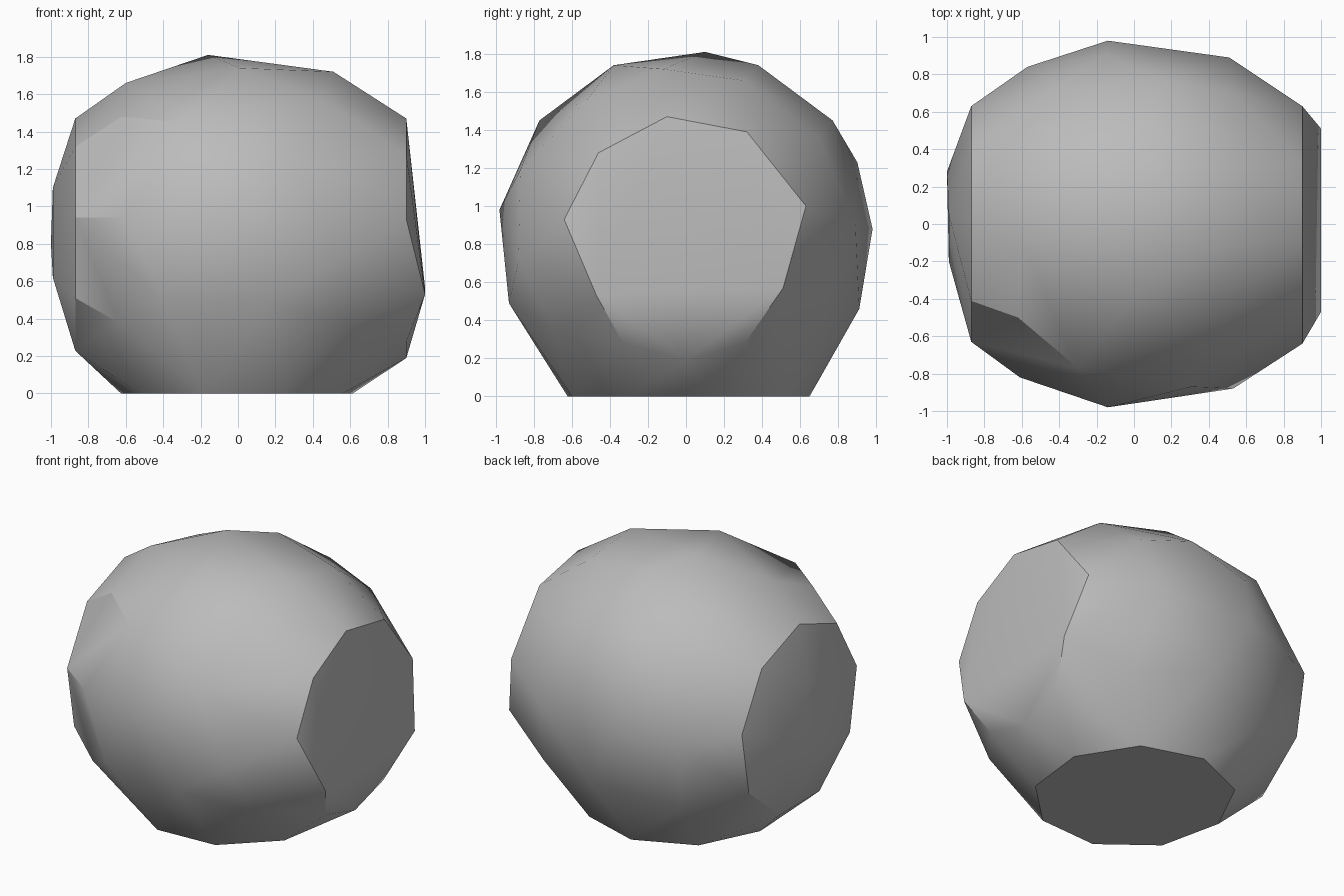
import bpy, bmesh, math
from mathutils import Vector

cube = bpy.data.objects.get("Cube")
if cube:
    bpy.data.objects.remove(cube, do_unlink=True)

stone = bpy.data.materials.new("grey_stone")
stone.use_nodes = True
colour = (0.5, 0.5, 0.5, 1)
stone.diffuse_color = colour
stone.node_tree.nodes["Principled BSDF"].inputs["Base Color"].default_value = colour

# flat underside: nine corners around the base
points = []
for i in range(9):
    a = math.radians(-27 + 40 * i)
    points.append((0.63 * math.cos(a), 0.65 * math.sin(a), 0))

# broad chipped facet on the left side, as (y, z) corners, pushed out low down
left_chip = [(-.1, 1.47), (.32, 1.39), (.63, 1), (.51, .57), (.31, .28),
             (0, .19), (-.33, .28), (-.47, .53), (-.64, .93), (-.46, 1.28)]
for y, z in left_chip:
    points.append((1.0 if .5 < z < .6 else .9, y, z))

# right side: rim of the facet and its slightly raised middle
for i in range(9):
    a = math.radians(90 + 40 * i)
    points.append((-.87, .64 * math.cos(a), .83 + .64 * math.sin(a)))
points += [(-1, .28, .8), (-.99, -.2, .62), (-.99, .05, 1.1)]

# irregular corners of the rounded body
points += [
    # crown
    (-.16, .1, 1.81), (.01, -.38, 1.74), (.05, .38, 1.74), (.51, -.12, 1.72),
    (-.6, -.1, 1.66), (.53, .3, 1.66), (-.6, .42, 1.54),
    # shoulders
    (-.3, -.77, 1.45), (.17, .77, 1.45), (.46, -.52, 1.56), (-.4, .72, 1.4),
    (-.62, -.5, 1.48), (.31, -.87, 1.19), (-.15, .9, 1.23), (.53, .7, 1.36),
    # waist
    (-.14, -.98, .98), (.53, -.88, .71), (-.61, -.82, .94),
    (-.14, .98, .88), (.51, .89, .9), (-.57, .84, .85),
    # lower flanks
    (.18, -.93, .49), (-.4, -.88, .5), (.6, -.7, .36), (.1, .91, .46),
    (.6, .7, .4), (-.5, .78, .4), (-.64, -.68, .38)]

# wrap the corners into one faceted boulder
bm = bmesh.new()
for p in points:
    bm.verts.new(Vector(p))
hull = bmesh.ops.convex_hull(bm, input=bm.verts)
spare = [g for g in hull["geom_interior"] if isinstance(g, bmesh.types.BMVert)]
bmesh.ops.delete(bm, geom=spare, context='VERTS')
bmesh.ops.dissolve_limit(bm, angle_limit=math.radians(4),
                         verts=bm.verts, edges=bm.edges)
bmesh.ops.recalc_face_normals(bm, faces=bm.faces)
mesh = bpy.data.meshes.new("boulder")
bm.to_mesh(mesh)
bm.free()
mesh.materials.append(stone)
boulder = bpy.data.objects.new("boulder", mesh)
bpy.context.collection.objects.link(boulder)

# soften shallow facets, keep the chipped rims crisp
bpy.ops.object.select_all(action='DESELECT')
boulder.select_set(True)
bpy.context.view_layer.objects.active = boulder
bpy.ops.object.shade_smooth_by_angle(angle=math.radians(30))
